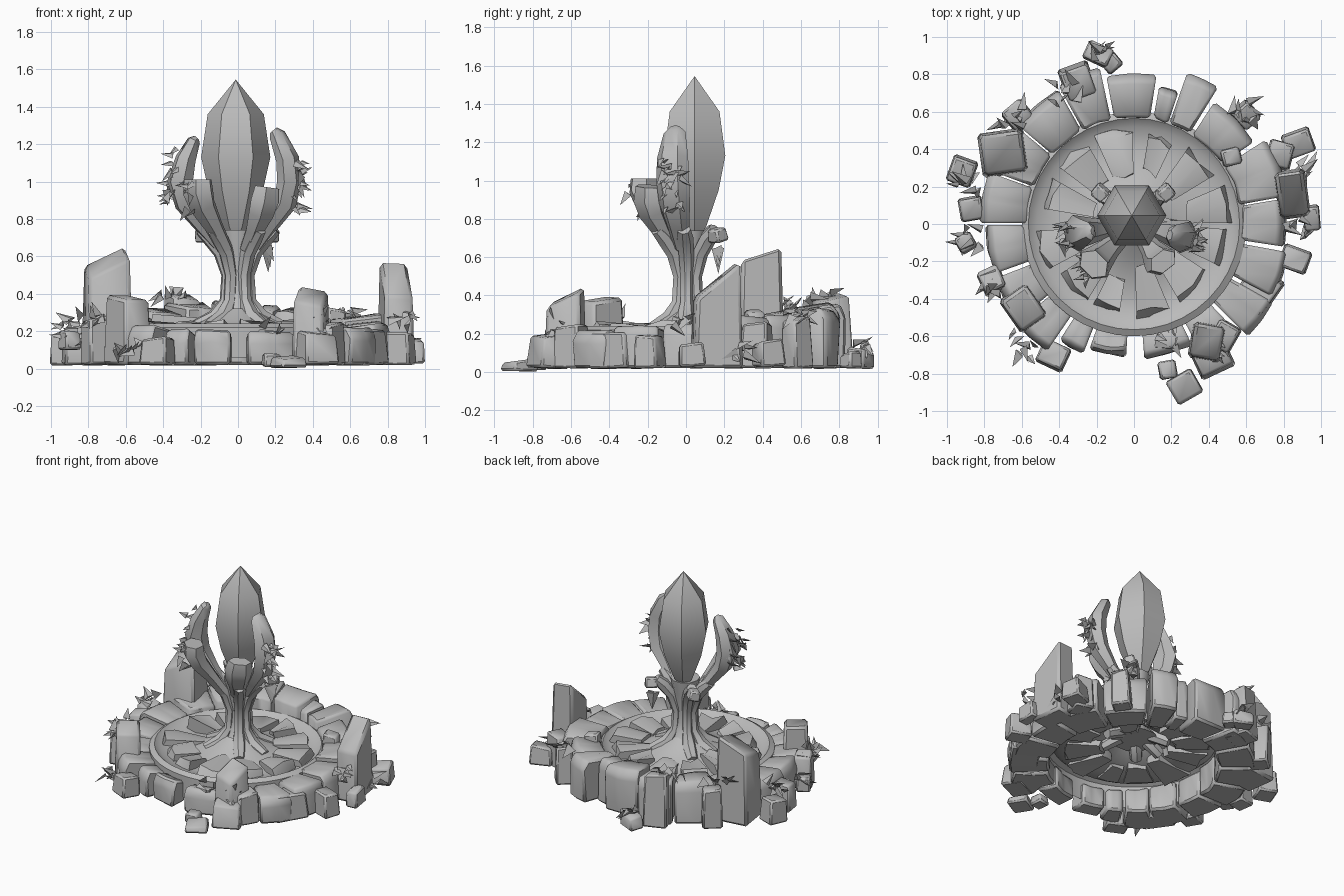
import bpy, bmesh, math, random
from math import cos, sin, radians, pi
from mathutils import Vector, Matrix

random.seed(4)
cube = bpy.data.objects.get("Cube")
if cube:
    bpy.data.objects.remove(cube, do_unlink=True)

stone = bpy.data.materials.new("grey stone")
stone.use_nodes = True
GREY = (0.5, 0.5, 0.5, 1)
stone.diffuse_color = GREY
stone.node_tree.nodes["Principled BSDF"].inputs["Base Color"].default_value = GREY
made = []


def finish(name, bm):
    bmesh.ops.recalc_face_normals(bm, faces=bm.faces)
    mesh = bpy.data.meshes.new(name)
    bm.to_mesh(mesh)
    bm.free()
    mesh.materials.append(stone)
    ob = bpy.data.objects.new(name, mesh)
    bpy.context.collection.objects.link(ob)
    made.append(ob)
    return ob


def loft(bm, rings, closed=True, caps=True):
    """Skin a list of point rings."""
    vs = [[bm.verts.new(p) for p in ring] for ring in rings]
    n = len(vs[0])
    for a, b in zip(vs, vs[1:]):
        for i in range(n if closed else n - 1):
            j = (i + 1) % n
            bm.faces.new((a[i], a[j], b[j], b[i]))
    if caps:
        bm.faces.new(vs[0])
        bm.faces.new(vs[-1])


def chamfer(bm, width):
    bmesh.ops.bevel(bm, geom=bm.edges[:], offset=width, segments=1,
                    affect='EDGES', clamp_overlap=True)


def wedge(name, a0, a1, r0, r1, z0, zin, zout, bevel=0.015, jitter=0.01):
    """Curved block between two angles, with a sloping top."""
    bm = bmesh.new()
    rings = []
    for k in range(3):
        a = radians(a0 + (a1 - a0) * k / 2)
        ring = []
        for r, z in ((r0, z0), (r0, zin), (r1 - 0.03, zout), (r1, zout - 0.06), (r1, z0)):
            r += random.uniform(-jitter, jitter)
            dz = random.uniform(-jitter, jitter) if z > z0 else 0
            ring.append((r * cos(a), r * sin(a), z + dz))
        rings.append(ring)
    loft(bm, rings)
    if bevel:
        chamfer(bm, bevel)
    return finish(name, bm)


def block(name, x, y, w, d, z0, z1, turn=0, gx=0.0, gy=0.0, tilt=0.0, bevel=0.018):
    """Chamfered rock; gx and gy slope its top, tilt leans it."""
    bm = bmesh.new()
    bmesh.ops.create_cube(bm, size=1)
    rot = Matrix.Rotation(radians(turn), 3, 'Z') @ Matrix.Rotation(radians(tilt), 3, 'X')
    mid = Vector((x, y, (z0 + z1) / 2))
    for v in bm.verts:
        k = 0.88 if v.co.z > 0 else 1.0
        p = rot @ Vector((v.co.x * w * k, v.co.y * d * k, v.co.z * (z1 - z0)))
        if v.co.z > 0:
            p.z += p.x * gx + p.y * gy
        v.co = mid + p
        v.co.z = max(v.co.z, 0)
    chamfer(bm, bevel)
    return finish(name, bm)


def tube(name, path, sides=7, flat=1.0):
    """Tapered limb through (x, y, z, radius) points."""
    bm = bmesh.new()
    pts = [Vector(p[:3]) for p in path]
    rings = []
    for i, p in enumerate(pts):
        t = (pts[min(i + 1, len(pts) - 1)] - pts[max(i - 1, 0)]).normalized()
        out = Vector((pts[-1].x, pts[-1].y, 0)).normalized()
        side = t.cross(out).normalized()
        out = side.cross(t).normalized()
        r = path[i][3]
        rings.append([p + side * r * cos(2 * pi * k / sides)
                      + out * r * flat * sin(2 * pi * k / sides) for k in range(sides)])
    loft(bm, rings)
    return finish(name, bm)


def lathe(name, profile, sides, x=0, y=0, caps=False):
    bm = bmesh.new()
    loft(bm, [[(x + r * cos(2 * pi * k / sides), y + r * sin(2 * pi * k / sides), z)
               for k in range(sides)] for r, z in profile], caps=caps)
    bmesh.ops.remove_doubles(bm, verts=bm.verts, dist=0.0005)
    return finish(name, bm)


def shards(name, center, spread, count, size, drop=0.0):
    """Cluster of thin pointed splinters."""
    bm = bmesh.new()
    for _ in range(count):
        c = Vector(center) + Vector([random.uniform(-s, s) for s in spread])
        d = Vector((c.x, c.y, 0)).normalized() * 0.6
        d += Vector([random.uniform(-0.8, 0.8) for _ in range(3)]) - Vector((0, 0, drop))
        d.normalize()
        s = d.orthogonal().normalized()
        u = d.cross(s)
        n = size * random.uniform(0.7, 1.2)
        pts = [c + s * n * 0.35, c - s * n * 0.35, c + u * n * 0.2, c + d * n]
        vs = [bm.verts.new((p.x, p.y, max(p.z, 0.01))) for p in pts]
        for f in ((0, 1, 2), (0, 1, 3), (1, 2, 3), (2, 0, 3)):
            bm.faces.new([vs[i] for i in f])
    return finish(name, bm)


# Ring wall: start angle, end angle, outer radius, height
RING = [(-9, 10, .81, .26), (10, 33, .84, .29), (34, 57, .78, .30), (58, 71, .85, .33),
        (71, 80, .75, .34), (81, 101, .80, .36), (102, 119, .85, .35), (119, 140, .82, .32),
        (140, 160, .80, .30), (160, 180, .82, .27), (180, 200, .79, .25), (201, 220, .80, .24),
        (220, 236, .82, .23), (237, 249, .74, .21), (250, 267, .71, .21), (274, 296, .72, .20),
        (297, 314, .74, .21), (315, 331, .85, .22), (332, 350, .84, .24)]
for a0, a1, r, h in RING:
    wedge("ring_stone", a0 + .4, a1 - .4, .575, r, .02, h - .03, h)

# Floor basin inside the ring, open underneath
lathe("basin_floor", [(.60, .06), (.60, .22), (.565, .24), (.52, .20), (.40, .19),
                      (.28, .215), (.18, .26), (.09, .32)], 40)

# Cracked floor slabs
for a in range(0, 360, 30):
    lift = random.uniform(0, .04)
    wedge("floor_slab", a + random.uniform(0, 5), a + random.uniform(20, 29),
          random.uniform(.22, .30), random.uniform(.47, .54), .18, .225 + lift, .24 + lift,
          bevel=0, jitter=.02)

# Standing stones on the ring
block("standing_stone_back_right", -.70, .38, .25, .24, .02, .57, 8, .42, .38)
block("standing_stone_left", .845, .16, .17, .26, .02, .48, 8, -.15, .8)
block("standing_stone_front_left", .39, -.63, .18, .20, .02, .39, -10, -.1, .5)
block("standing_stone_front_right", -.59, -.45, .18, .22, .02, .38, 35, -.1, .1)

# Loose rubble: x, y, width, depth, bottom, top, turn
RUBBLE = [(.27, -.87, .16, .15, .005, .06, 30), (.18, -.78, .10, .10, .01, .08, 10),
          (.42, -.72, .20, .16, .02, .19, 25), (.48, -.60, .14, .16, .02, .24, -30),
          (-.43, -.70, .16, .14, .02, .16, -25), (.86, -.19, .16, .13, .02, .19, -20),
          (.95, .03, .09, .14, .03, .15, 5), (.88, .43, .16, .14, .03, .16, 20),
          (.78, .37, .14, .15, .02, .25, -15), (-.92, .28, .14, .15, .02, .19, -20),
          (-.87, .08, .13, .13, .02, .22, 10), (-.90, -.10, .10, .10, .10, .2, 30),
          (-.19, .91, .15, .11, .02, .12, -25), (-.12, .86, .10, .09, .02, .10, 40),
          (-.30, .76, .17, .18, .02, .39, 20), (.60, .58, .12, .13, .02, .28, 40),
          (-.76, -.30, .13, .14, .02, .26, 25), (.52, .36, .11, .10, .2, .32, 15),
          (.66, -.36, .20, .24, .02, .20, -35), (-.62, .58, .14, .14, .02, .30, 40)]
for x, y, w, d, z0, z1, turn in RUBBLE:
    block("rubble", x, y, w, d, z0, z1, turn, random.uniform(-.2, .2),
          random.uniform(-.2, .2), random.uniform(-4, 4), .012)

# Splinters scattered over the ring
for x, y, z in [(-.65, .57, .34), (.57, .60, .28), (-.74, -.32, .26), (.18, -.60, .19),
                (-.36, .70, .40), (-.88, -.08, .18), (.86, -.02, .27), (-.58, -.66, .10),
                (.46, -.68, .24), (-.88, .22, .24), (.92, .26, .12), (-.18, .92, .13)]:
    shards("ring_splinters", (x, y, z), (.07, .06, .03), 7, .09)

# Stalk: roots that rise, pinch together and fan out into the claws
lathe("stalk_core", [(.16, .24), (.085, .32), (.065, .42), (.06, .52), (.085, .64), (.10, .74)],
      10, 0, .01, caps=True)
ARMS = [184, 228, 306, 354, 45, 138]
for deg in ARMS:
    c, s = cos(radians(deg)), sin(radians(deg))
    tube("stalk_root", [(r * c, r * s + .01, z, w) for r, z, w in
                        ((.23, .22, .04), (.12, .27, .05), (.065, .36, .035), (.055, .50, .035),
                         (.09, .62, .042), (.15, .70, .045), (.20, .745, .035))])

# Tall claws on both sides
tube("claw_right", [(-.10, -.01, .65, .045), (-.19, -.03, .76, .06), (-.28, -.04, .88, .085),
                    (-.31, -.05, 1.0, .10), (-.28, -.05, 1.12, .08), (-.235, -.04, 1.22, .05),
                    (-.22, -.04, 1.235, .02)], 6, .7)
tube("claw_left", [(.10, -.02, .65, .045), (.17, -.04, .76, .06), (.25, -.06, .88, .085),
                   (.275, -.07, 1.0, .09), (.265, -.07, 1.12, .085), (.21, -.06, 1.25, .06),
                   (.19, -.06, 1.275, .03)], 6, .7)

# Short broken claws at the front
tube("broken_claw_front_right", [(-.07, -.07, .64, .05), (-.13, -.13, .76, .06),
                                 (-.19, -.19, .87, .085), (-.215, -.215, .95, .10),
                                 (-.215, -.215, 1.01, .09)], 6, .75)
tube("broken_claw_front_left", [(.05, -.07, .64, .05), (.09, -.13, .74, .06),
                                (.125, -.18, .83, .085), (.145, -.20, .90, .095),
                                (.155, -.20, .97, .08)], 6, .7)

# Snapped claw stubs at the back
for x in (-.18, .17):
    block("snapped_claw", x, .165, .09, .08, .68, .75, 40 if x > 0 else -40, 0, 0, 15, .01)

# Splinters along the outside of the claws
for x, y, z, n in [(-.36, -.07, .96, 12), (.32, -.08, 1.04, 12), (-.26, -.24, .92, 8),
                   (.31, -.06, .90, 8), (-.33, -.06, 1.10, 6)]:
    shards("claw_splinters", (x, y, z), (.025, .07, .08), n, .075, .6)
shards("hanging_splinter", (.155, .17, .66), (.01, .01, .02), 3, .12, 3)

# Six-sided crystal held by the claws
lathe("crystal", [(0, .66), (.07, .76), (.145, .95), (.185, 1.13), (.15, 1.36), (0, 1.545)],
      6, -.012, .045)

# Soft shading with crisp corners
bpy.ops.object.select_all(action='DESELECT')
for ob in made:
    ob.select_set(True)
bpy.context.view_layer.objects.active = made[0]
bpy.ops.object.shade_smooth_by_angle(angle=radians(42))
